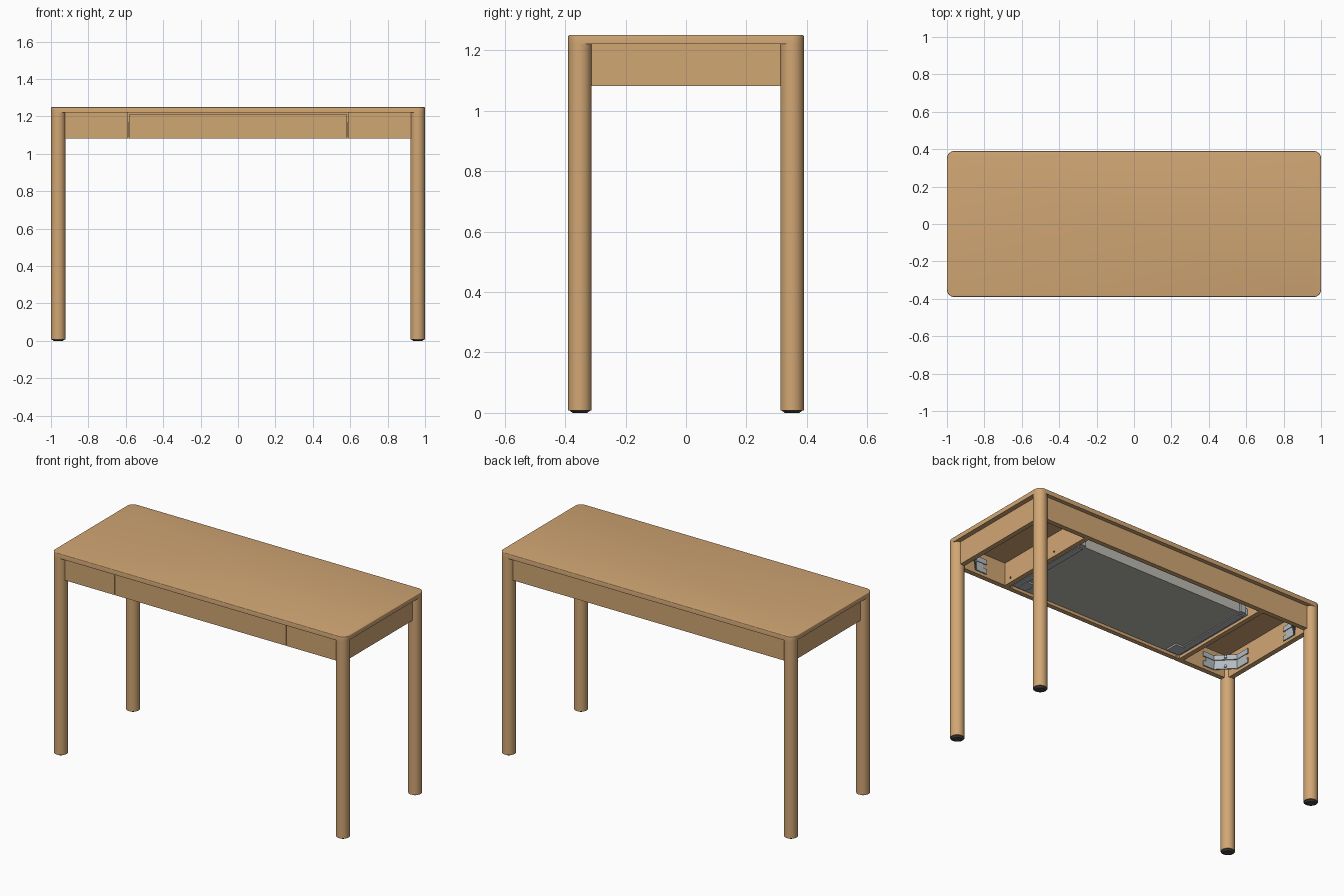
import bpy, bmesh, math
from mathutils import Vector, Matrix

if "Cube" in bpy.data.objects:
    bpy.data.objects.remove(bpy.data.objects["Cube"])


def material(name, rgb):
    m = bpy.data.materials.new(name)
    m.diffuse_color = (*rgb, 1)
    m.use_nodes = True
    m.node_tree.nodes["Principled BSDF"].inputs["Base Color"].default_value = m.diffuse_color
    return m


WOOD = material("oak_wood", (0.64, 0.385, 0.175))
LINER = material("drawer_grey", (0.50, 0.49, 0.44))
STEEL = material("steel", (0.46, 0.50, 0.53))
DARK = material("dark_pad", (0.06, 0.06, 0.06))


def finish(bm, name, mat, smooth=False):
    bmesh.ops.recalc_face_normals(bm, faces=bm.faces)
    me = bpy.data.meshes.new(name)
    bm.to_mesh(me)
    bm.free()
    me.materials.append(mat)
    ob = bpy.data.objects.new(name, me)
    bpy.context.collection.objects.link(ob)
    if smooth:
        bpy.ops.object.select_all(action='DESELECT')
        ob.select_set(True)
        bpy.context.view_layer.objects.active = ob
        bpy.ops.object.shade_smooth_by_angle(angle=math.radians(35))
    return ob


def box_bm(x0, x1, y0, y1, z0, z1):
    bm = bmesh.new()
    size = Matrix.Diagonal((abs(x1 - x0), abs(y1 - y0), z1 - z0, 1))
    mid = Matrix.Translation(((x0 + x1) / 2, (y0 + y1) / 2, (z0 + z1) / 2))
    bmesh.ops.create_cube(bm, size=1, matrix=mid @ size)
    return bm


def box(name, mat, *dims):
    return finish(box_bm(*dims), name, mat)


def cylinder(name, mat, centre, r1, r2, depth, rot=None, seg=48):
    bm = bmesh.new()
    m = Matrix.Translation(centre) @ (rot or Matrix.Identity(4))
    bmesh.ops.create_cone(bm, cap_ends=True, segments=seg, radius1=r1,
                          radius2=r2, depth=depth, matrix=m)
    return finish(bm, name, mat, True)


def strip(name, mat, points, z0, z1, thick):
    """Upright bent sheet following a plan-view path."""
    bm = bmesh.new()
    lo = [bm.verts.new((x, y, z0)) for x, y in points]
    hi = [bm.verts.new((x, y, z1)) for x, y in points]
    for i in range(len(points) - 1):
        bm.faces.new((lo[i], lo[i + 1], hi[i + 1], hi[i]))
    ob = finish(bm, name, mat)
    sol = ob.modifiers.new("thickness", 'SOLIDIFY')
    sol.thickness = thick
    sol.offset = 0
    return ob


# Table top: rounded corners, softened rim
bm = box_bm(-1, 1, -0.39, 0.39, 1.221, 1.25)
corners = [e for e in bm.edges if abs(e.verts[0].co.z - e.verts[1].co.z) > 0.01]
bmesh.ops.bevel(bm, geom=corners, offset=0.039, segments=12, profile=0.5, affect='EDGES')
rim = [e for e in bm.edges if all(v.co.z > 1.249 for v in e.verts)]
bmesh.ops.bevel(bm, geom=rim, offset=0.004, segments=3, profile=0.5, affect='EDGES')
finish(bm, "table_top", WOOD, True)

# Aprons around the frame
B, T = 1.082, 1.221
box("back_apron", WOOD, -0.94, 0.94, 0.335, 0.365, B, T)
for s, side in ((-1, "left"), (1, "right")):
    box(side + "_apron", WOOD, s * 0.94, s * 0.97, -0.34, 0.34, B, T)
    box(side + "_front_panel", WOOD, s * 0.587, s * 0.94, -0.365, -0.335, B, T)
    # Partition that carries the drawer runner
    box(side + "_partition", WOOD, s * 0.605, s * 0.635, -0.336, 0.336, B, T)
    # Drawer runner: channel, lower lip and front catch
    box(side + "_runner_rail", STEEL, s * 0.588, s * 0.605, -0.325, 0.24, 1.10, 1.14)
    box(side + "_runner_lip", STEEL, s * 0.55, s * 0.590, -0.325, 0.22, 1.092, 1.098)
    box(side + "_runner_catch", STEEL, s * 0.50, s * 0.56, -0.32, -0.24, 1.088, 1.098)
    box(side + "_runner_hook", STEEL, s * 0.55, s * 0.585, 0.235, 0.25, 1.10, 1.17)
    # Drawer side wall
    box(side + "_drawer_wall", LINER, s * 0.565, s * 0.58, -0.34, 0.235, 1.10, 1.195)
    # Small fixing cams on the partition
    for y in (-0.29, 0.08):
        cylinder(side + "_fixing_cam", DARK, (s * 0.636, y, 1.11), 0.006, 0.006, 0.004,
                 Matrix.Rotation(math.pi / 2, 4, 'Y'), 12)

# Drawer
box("drawer_front", WOOD, -0.582, 0.582, -0.365, -0.337, B, 1.211)
box("drawer_floor", LINER, -0.565, 0.565, -0.337, 0.235, 1.10, 1.108)
box("drawer_back", LINER, -0.565, 0.565, 0.225, 0.237, 1.10, 1.195)

# Legs, foot pads and corner brackets
for sx, a in ((-1, "left"), (1, "right")):
    for sy, b in ((-1, "front"), (1, "back")):
        n = b + "_" + a
        c = (sx * 0.961, sy * 0.351)
        cylinder(n + "_leg", WOOD, (*c, 0.6145), 0.039, 0.039, 1.213)
        cylinder(n + "_foot_pad", DARK, (*c, 0.0045), 0.024, 0.036, 0.009)
        path = [(0.77, 0.332), (0.845, 0.332), (0.937, 0.24), (0.937, 0.15)]
        plan = [(sx * x, sy * y) for x, y in path]
        for z in (1.100, 1.158):
            strip(n + "_bracket_band", STEEL, plan, z, z + 0.03, 0.008)
        inner = [(sx * x, sy * y) for x, y in
                 [(0.79, 0.334), (0.85, 0.334), (0.939, 0.245), (0.939, 0.17)]]
        strip(n + "_bracket_web", STEEL, inner, 1.128, 1.16, 0.004)
        # Bolts across the diagonal
        d = Vector((sx, sy, 0)).to_track_quat('Z', 'Y').to_matrix().to_4x4()
        for z in (1.115, 1.173):
            cylinder(n + "_bracket_bolt", STEEL, (sx * 0.888, sy * 0.283, z),
                     0.009, 0.009, 0.016, d, 6)
